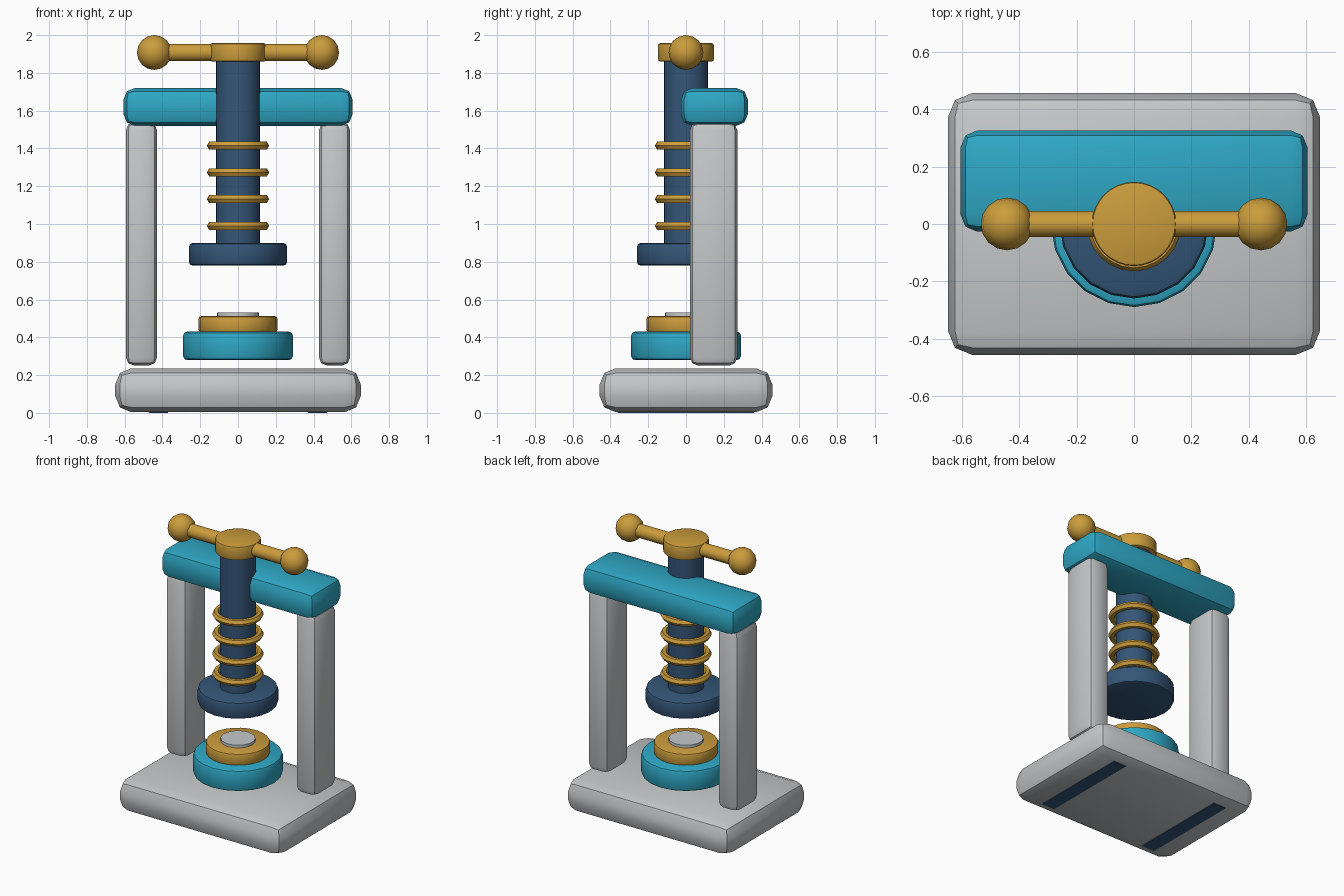
import bpy
import math

if "Cube" in bpy.data.objects:
    bpy.data.objects.remove(bpy.data.objects["Cube"])


def material(name, rgb):
    m = bpy.data.materials.new(name)
    m.diffuse_color = (*rgb, 1.0)
    m.use_nodes = True
    m.node_tree.nodes["Principled BSDF"].inputs["Base Color"].default_value = m.diffuse_color
    return m


GREY = material("light grey", (0.56, 0.58, 0.59))
TEAL = material("teal", (0.028, 0.39, 0.56))
GOLD = material("gold", (0.60, 0.335, 0.045))
NAVY = material("navy", (0.034, 0.092, 0.185))


def finish(name, mat, bevel=0.0, segments=2):
    """Name, colour, bevel and shade the active object."""
    ob = bpy.context.object
    ob.name = name
    ob.data.materials.append(mat)
    bpy.ops.object.transform_apply(location=False, rotation=True, scale=True)
    if bevel:
        mod = ob.modifiers.new("Bevel", 'BEVEL')
        mod.width = bevel
        mod.segments = segments
        mod.limit_method = 'ANGLE'
        mod.angle_limit = math.radians(40)
        bpy.ops.object.modifier_apply(modifier=mod.name)
    bpy.ops.object.shade_smooth_by_angle(angle=math.radians(32))
    return ob


def box(name, mat, x, y, z, bevel=0.0):
    """Box from (min, max) pairs along each axis."""
    bpy.ops.mesh.primitive_cube_add(size=1, location=[sum(r) / 2 for r in (x, y, z)])
    bpy.context.object.scale = [r[1] - r[0] for r in (x, y, z)]
    return finish(name, mat, bevel)


def disc(name, mat, radius, z0, z1, sides=20, bevel=0.0):
    """Upright cylinder on the screw axis."""
    bpy.ops.mesh.primitive_cylinder_add(vertices=sides, radius=radius, depth=z1 - z0,
                                        location=(0, 0, (z0 + z1) / 2))
    return finish(name, mat, bevel)


# Frame: base slab, two columns, two underside strips and the crossbeam
box("base", GREY, (-0.65, 0.65), (-0.457, 0.457), (0.004, 0.236), 0.085)
for side, s in (("left", -1), ("right", 1)):
    box(side + "_column", GREY, sorted((s * 0.428, s * 0.594)), (0.02, 0.272), (0.25, 1.54), 0.045)
    box(side + "_foot_strip", NAVY, sorted((s * 0.37, s * 0.47)), (-0.36, 0.36), (0.0, 0.008))
box("crossbeam", TEAL, (-0.606, 0.606), (-0.027, 0.327), (1.52, 1.72), 0.06)

# Lower die stack
disc("anvil", TEAL, 0.29, 0.28, 0.43, 20, 0.02)
disc("die", GOLD, 0.208, 0.428, 0.512, 24, 0.012)
disc("blank", GREY, 0.112, 0.51, 0.531, 24)

# Screw, pressing plate and spring rings
disc("screw", NAVY, 0.117, 0.86, 1.88, 24)
disc("press_plate", NAVY, 0.26, 0.78, 0.90, 20, 0.02)
for i in range(4):
    bpy.ops.mesh.primitive_torus_add(major_radius=0.141, minor_radius=0.024, major_segments=24,
                                     minor_segments=6, location=(0, 0, 0.99 + i * 0.1417))
    finish("spring_ring_%d" % (i + 1), GOLD)

# Handle: hub, crossbar and end balls
disc("handle_hub", GOLD, 0.147, 1.86, 1.957, 32, 0.01)
bpy.ops.mesh.primitive_cylinder_add(vertices=16, radius=0.046, depth=0.86, location=(0, 0, 1.908),
                                    rotation=(0, math.pi / 2, 0))
finish("handle_bar", GOLD)
for side, s in (("left", -1), ("right", 1)):
    bpy.ops.mesh.primitive_uv_sphere_add(segments=16, ring_count=8, radius=0.092,
                                         location=(s * 0.443, 0, 1.908))
    finish(side + "_handle_ball", GOLD)
